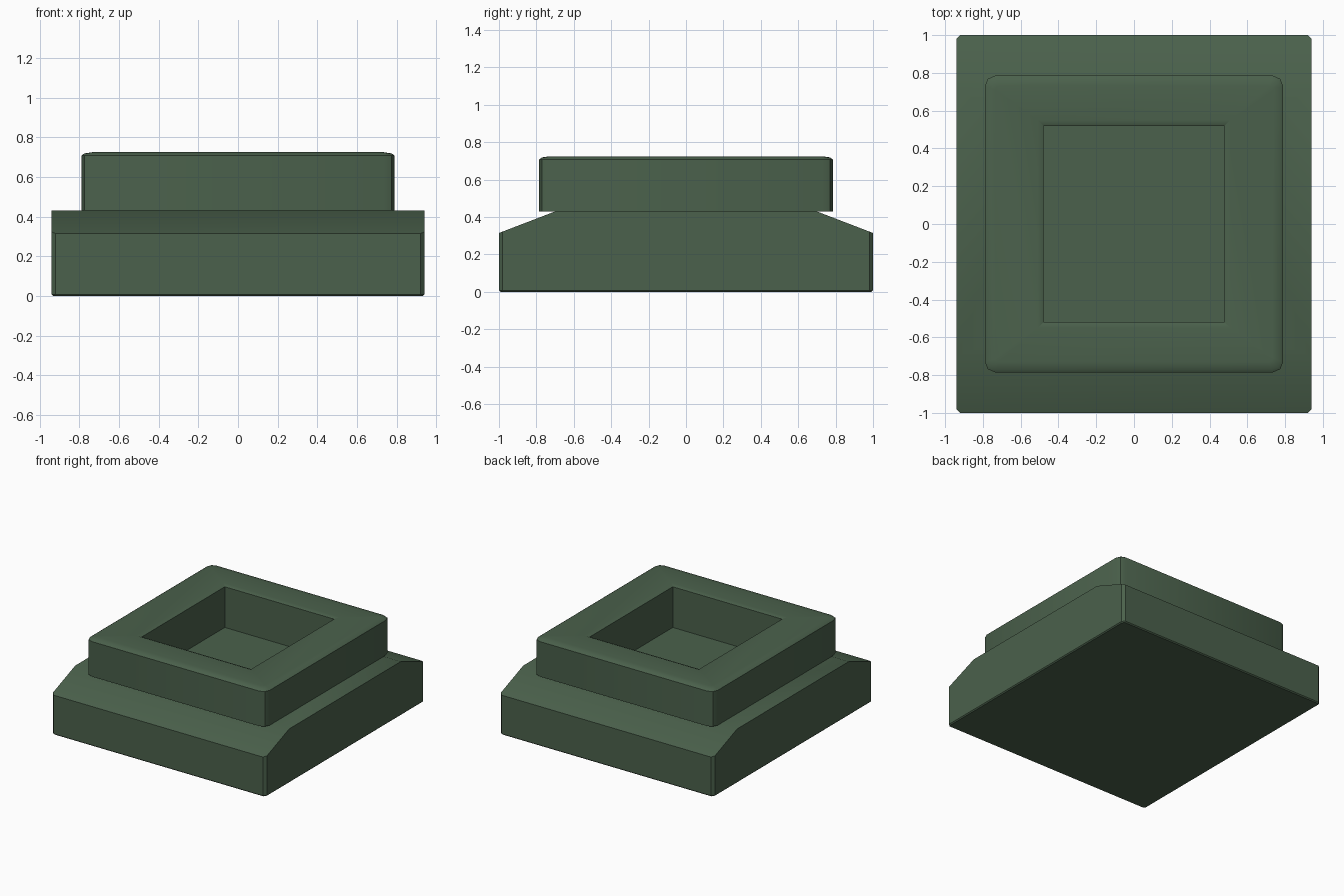
import bpy, bmesh, math

if "Cube" in bpy.data.objects:
    bpy.data.objects.remove(bpy.data.objects["Cube"])

green = bpy.data.materials.new("dark_green")
green.diffuse_color = (0.07, 0.12, 0.072, 1)
green.use_nodes = True
green.node_tree.nodes["Principled BSDF"].inputs["Base Color"].default_value = green.diffuse_color


def finish(bm, name, smooth=True):
    bmesh.ops.recalc_face_normals(bm, faces=bm.faces)
    mesh = bpy.data.meshes.new(name)
    bm.to_mesh(mesh)
    bm.free()
    obj = bpy.data.objects.new(name, mesh)
    bpy.context.collection.objects.link(obj)
    obj.data.materials.append(green)
    if smooth:
        bpy.ops.object.select_all(action='DESELECT')
        obj.select_set(True)
        bpy.context.view_layer.objects.active = obj
        bpy.ops.object.shade_smooth_by_angle(angle=math.radians(30))
    return obj


def rounded_rect(hx, hy, r, z, seg=2):
    """Ring of points around a rectangle; radius 0 gives sharp corners."""
    pts = []
    for i, (sx, sy) in enumerate([(1, 1), (-1, 1), (-1, -1), (1, -1)]):
        for k in range(seg + 1):
            a = math.pi / 2 * (i + k / seg)
            pts.append((sx * (hx - r) + r * math.cos(a),
                        sy * (hy - r) + r * math.sin(a), z))
    return pts


# Base block: sloped profile extruded along x, chamfered at corners and foot
profile = [(-1, 0), (1, 0), (1, 0.315), (0.70, 0.43), (-0.70, 0.43), (-1, 0.315)]
bm = bmesh.new()
face = bm.faces.new([bm.verts.new((-0.94, y, z)) for y, z in profile])
ext = bmesh.ops.extrude_face_region(bm, geom=[face])
bmesh.ops.translate(bm, vec=(1.88, 0, 0),
                    verts=[v for v in ext["geom"] if isinstance(v, bmesh.types.BMVert)])
bmesh.ops.recalc_face_normals(bm, faces=bm.faces)
upright = [e for e in bm.edges if abs(e.verts[0].co.z - e.verts[1].co.z) > 0.3]
bmesh.ops.bevel(bm, geom=upright, offset=0.02, segments=1, affect='EDGES')
foot = [e for e in bm.edges if all(v.co.z < 0.001 for v in e.verts)]
bmesh.ops.bevel(bm, geom=foot, offset=0.008, segments=1, affect='EDGES')
base = finish(bm, "base_block")

# Pocket floor sunk slightly into the base
bm = bmesh.new()
bmesh.ops.create_cube(bm, size=1)
bmesh.ops.scale(bm, vec=(0.96, 1.04, 0.3), verts=bm.verts)
bmesh.ops.translate(bm, vec=(0, 0, 0.54), verts=bm.verts)
cutter = finish(bm, "pocket_cutter", smooth=False)
cutter.hide_render = True
cutter.hide_set(True)
cut = base.modifiers.new("pocket", 'BOOLEAN')
cut.operation = 'DIFFERENCE'
cut.solver = 'EXACT'
cut.object = cutter

# Collar: closed loft around the square pocket, softened on both rims
rings = [
    (0.79, 0.785, 0.055, 0.43),
    (0.79, 0.785, 0.055, 0.708),
    (0.775, 0.77, 0.045, 0.719),
    (0.735, 0.73, 0.02, 0.725),
    (0.51, 0.55, 0, 0.725),
    (0.48, 0.52, 0, 0.713),
    (0.48, 0.52, 0, 0.43),
]
bm = bmesh.new()
loops = [[bm.verts.new(p) for p in rounded_rect(*r)] for r in rings]
for a, b in zip(loops, loops[1:] + loops[:1]):
    n = len(a)
    for i in range(n):
        j = (i + 1) % n
        bm.faces.new((a[i], a[j], b[j], b[i]))
bmesh.ops.remove_doubles(bm, verts=bm.verts, dist=0.0001)
collar = finish(bm, "raised_collar")
